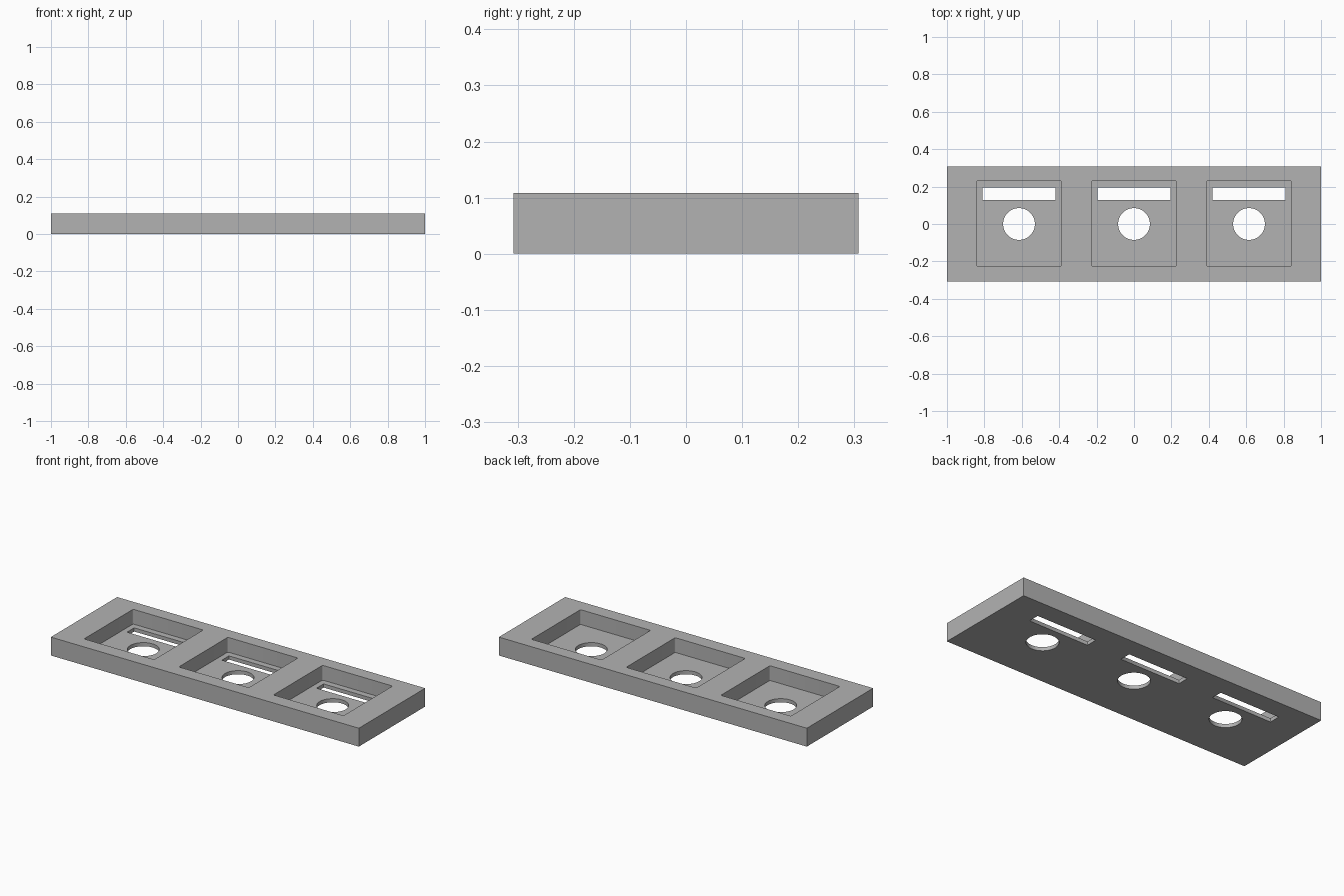
import bpy, bmesh, math

if "Cube" in bpy.data.objects:
    bpy.data.objects.remove(bpy.data.objects["Cube"])

HEIGHT, FLOOR = 0.108, 0.0215   # plate height, pocket floor height
PITCH = 0.615                   # spacing between pockets


def prism(name, points, z0, z1):
    """Extrude a closed outline from z0 to z1."""
    bm = bmesh.new()
    face = bm.faces.new([bm.verts.new((x, y, z0)) for x, y in points])
    top = bmesh.ops.extrude_face_region(bm, geom=[face])["geom"]
    bmesh.ops.translate(bm, vec=(0, 0, z1 - z0),
                        verts=[v for v in top if isinstance(v, bmesh.types.BMVert)])
    bmesh.ops.recalc_face_normals(bm, faces=bm.faces)
    mesh = bpy.data.meshes.new(name)
    bm.to_mesh(mesh)
    bm.free()
    obj = bpy.data.objects.new(name, mesh)
    bpy.context.collection.objects.link(obj)
    return obj


def rounded_rect(cx, cy, w, d, r, steps=4):
    """Rectangle outline with small rounded corners."""
    pts = []
    for i, (sx, sy) in enumerate([(1, 1), (-1, 1), (-1, -1), (1, -1)]):
        for k in range(steps + 1):
            a = math.pi / 2 * (i + k / steps)
            pts.append((cx + sx * (w / 2 - r) + r * math.cos(a),
                        cy + sy * (d / 2 - r) + r * math.sin(a)))
    return pts


def circle(cx, cy, r, n=64):
    return [(cx + r * math.cos(2 * math.pi * i / n),
             cy + r * math.sin(2 * math.pi * i / n)) for i in range(n)]


# Solid plate
plate = prism("holder_plate", [(-1, -0.3075), (1, -0.3075), (1, 0.3075), (-1, 0.3075)], 0, HEIGHT)
grey = bpy.data.materials.new("plain grey")
grey.diffuse_color = (0.45, 0.45, 0.45, 1)
grey.use_nodes = True
grey.node_tree.nodes["Principled BSDF"].inputs["Base Color"].default_value = grey.diffuse_color
plate.data.materials.append(grey)

# Three pockets, each with a round hole and a slot through its floor
cutters = []
for i in (-1, 0, 1):
    cx = i * PITCH
    cutters += [
        prism("pocket_cutter", rounded_rect(cx, 0.003, 0.455, 0.455, 0.008), FLOOR, 0.2),
        prism("hole_cutter", circle(cx, 0, 0.085), -0.1, 0.06),
        prism("slot_cutter", rounded_rect(cx, 0.161, 0.39, 0.066, 0.003, 2), -0.1, 0.06),
    ]
bpy.context.view_layer.objects.active = plate
plate.select_set(True)
for cutter in cutters:
    mod = plate.modifiers.new("cut", "BOOLEAN")
    mod.operation, mod.solver, mod.object = "DIFFERENCE", "EXACT", cutter
    bpy.ops.object.modifier_apply(modifier=mod.name)
    bpy.data.objects.remove(cutter)

# Smooth curved hole walls, keep the machined edges sharp
bpy.ops.object.select_all(action="DESELECT")
plate.select_set(True)
bpy.ops.object.shade_smooth_by_angle(angle=math.radians(30))
